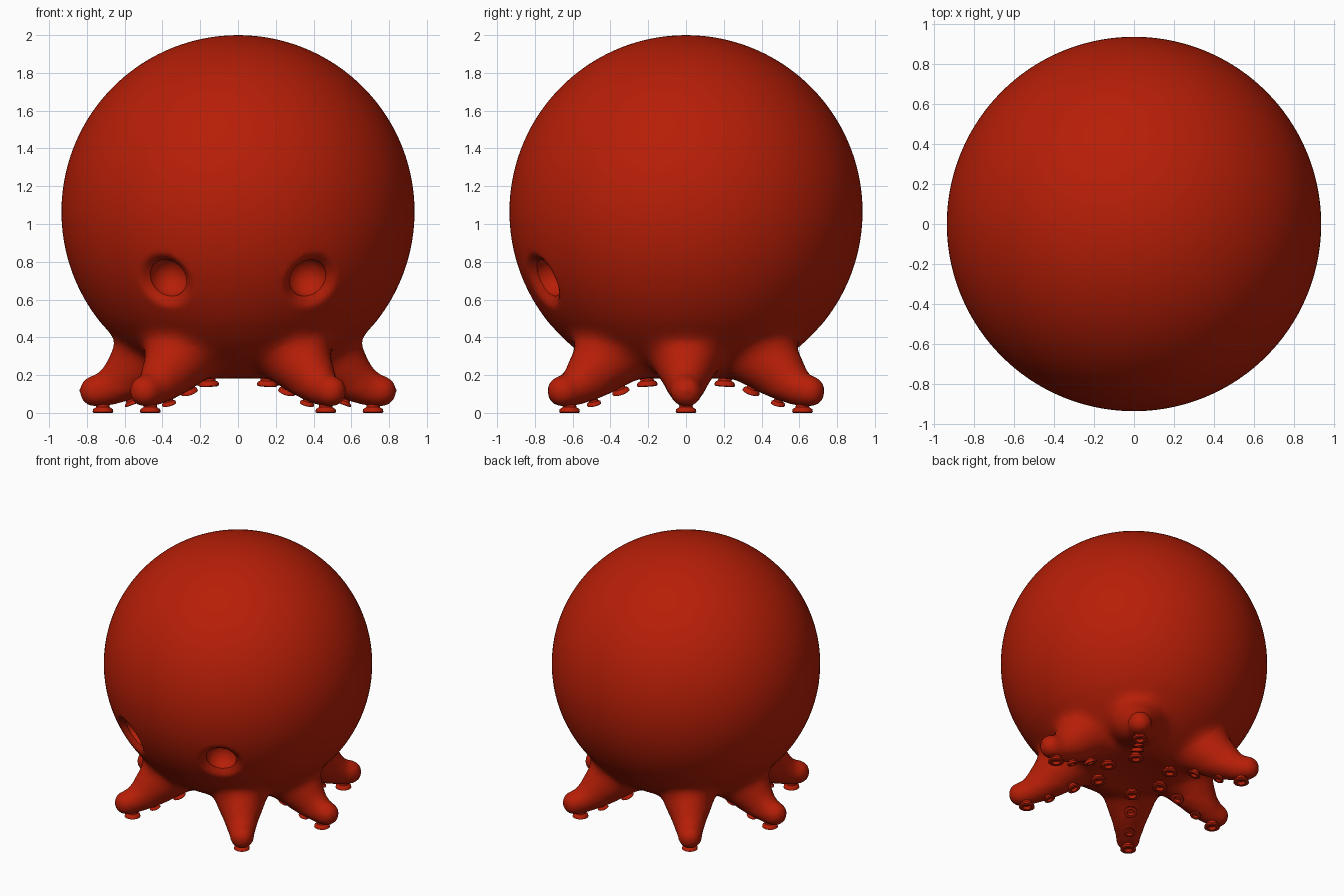
import bpy, bmesh, math
from mathutils import Vector, Matrix
from mathutils.bvhtree import BVHTree

if "Cube" in bpy.data.objects:
    bpy.data.objects.remove(bpy.data.objects["Cube"], do_unlink=True)

red = bpy.data.materials.new("octopus_red")
red.use_nodes = True
red.diffuse_color = (0.47, 0.013, 0.002, 1)
red.node_tree.nodes["Principled BSDF"].inputs["Base Color"].default_value = red.diffuse_color

CENTRE = Vector((0, 0, 1.065))
RADIUS = 0.935
# direction and radial reach of each tentacle
SPREAD = 53
LEGS = [(a, 1.0 if a % 180 == 0 else 1.08)
        for a in (0, SPREAD, 180 - SPREAD, 180, 180 + SPREAD, 360 - SPREAD)]
# tentacle stations: distance out, height, thickness
STATIONS = [(0.36, 0.39, 0.22), (0.49, 0.29, 0.182), (0.61, 0.18, 0.122),
            (0.7, 0.122, 0.088), (0.757, 0.115, 0.085)]
EYES = [Vector((s * 0.39, -0.77, -0.37)).normalized() for s in (-1, 1)]


def add_object(name, bm):
    mesh = bpy.data.meshes.new(name)
    bm.to_mesh(mesh)
    bm.free()
    obj = bpy.data.objects.new(name, mesh)
    bpy.context.collection.objects.link(obj)
    return obj


def bake_modifiers(obj):
    bpy.context.view_layer.update()
    dg = bpy.context.evaluated_depsgraph_get()
    mesh = bpy.data.meshes.new_from_object(obj.evaluated_get(dg))
    obj.modifiers.clear()
    obj.data = mesh


def ball(bm, centre, radius, detail):
    bmesh.ops.create_icosphere(bm, subdivisions=detail, radius=radius,
                               matrix=Matrix.Translation(centre))


def finish(obj, angle):
    obj.data.materials.clear()
    obj.data.materials.append(red)
    bpy.ops.object.select_all(action='DESELECT')
    obj.select_set(True)
    bpy.context.view_layer.objects.active = obj
    bpy.ops.object.shade_smooth_by_angle(angle=math.radians(angle))


def relax(bm, verts, times):
    for _ in range(times):
        bmesh.ops.smooth_vert(bm, verts=verts, factor=0.5, use_axis_x=True,
                              use_axis_y=True, use_axis_z=True)


# head and tentacles fused into one skin
bm = bmesh.new()
ball(bm, CENTRE, RADIUS, 6)
STEPS = 6
for angle, reach in LEGS:
    turn = Matrix.Rotation(math.radians(angle), 3, 'Z')
    for a, b in zip(STATIONS, STATIONS[1:]):
        for i in range(STEPS + 1):
            out, height, thick = Vector(a).lerp(Vector(b), i / STEPS)
            ball(bm, turn @ Vector((out * reach, 0, height)), thick, 3)
body = add_object("head_and_tentacles", bm)
remesh = body.modifiers.new("fuse", 'REMESH')
remesh.mode = 'VOXEL'
remesh.voxel_size = 0.024
bake_modifiers(body)

# arched underside, blended tentacle roots, flared eye sockets
bm = bmesh.new()
bm.from_mesh(body.data)
for v in bm.verts:
    out = v.co.xy.length
    if out < 0.45:
        v.co.z = max(v.co.z, 0.205 - 0.35 * out * out)
roots = [v for v in bm.verts if 0.12 < v.co.z < 0.62 and v.co.xy.length < 0.72]
relax(bm, roots, 14)
relax(bm, [v for v in bm.verts if v.co.z < 0.7], 2)
for v in bm.verts:
    for eye in EYES:
        p = v.co - CENTRE
        if p.dot(eye) > 0:
            t = min(max((p.cross(eye).length - 0.085) / 0.075, 0), 1)
            v.co -= eye * 0.05 * (1 - t * t * (3 - 2 * t))
skin = BVHTree.FromBMesh(bm)
bm.to_mesh(body.data)
bm.free()

# round eye hollows
bm = bmesh.new()
for eye in EYES:
    ball(bm, CENTRE + eye * (RADIUS - 0.055), 0.106, 4)
cutter = add_object("eye_cutter", bm)
cutter.hide_render = True
cut = body.modifiers.new("eyes", 'BOOLEAN')
cut.operation = 'DIFFERENCE'
cut.solver = 'EXACT'
cut.object = cutter
bake_modifiers(body)
bpy.data.objects.remove(cutter, do_unlink=True)
finish(body, 40)

# one hollow sucker cup, turned from a profile
CUP = [(0, -0.025), (0.034, -0.025), (0.036, 0.012), (0.052, 0.022),
       (0.055, 0.038), (0.048, 0.042), (0.03, 0.04), (0.022, 0.02), (0, 0.02)]
CUP_DEPTH = 0.042
bm = bmesh.new()
rim = [bm.verts.new((r, 0, z)) for r, z in CUP]
edges = [bm.edges.new(pair) for pair in zip(rim, rim[1:])]
bmesh.ops.spin(bm, geom=rim + edges, cent=(0, 0, 0), axis=(0, 0, 1),
               angle=math.tau, steps=20, use_duplicate=False)
bmesh.ops.remove_doubles(bm, verts=bm.verts, dist=0.0002)
bmesh.ops.recalc_face_normals(bm, faces=bm.faces)
cup = bpy.data.meshes.new("sucker_cup")
bm.to_mesh(cup)
bm.free()


def add_cup(bm, place):
    copy = cup.copy()
    copy.transform(place)
    bm.from_mesh(copy)
    bpy.data.meshes.remove(copy)


# a row of cups under each tentacle, the last one standing on the ground
bm = bmesh.new()
for angle, reach in LEGS:
    turn = Matrix.Rotation(math.radians(angle), 3, 'Z')
    for out, size in ((0.24, 1.0), (0.41, 0.85), (0.57, 0.7)):
        start = turn @ Vector((out * reach, 0, -0.5))
        spot, normal, _, _ = skin.ray_cast(start, Vector((0, 0, 1)))
        aim = normal.to_track_quat('Z', 'Y').to_matrix().to_4x4()
        add_cup(bm, Matrix.Translation(spot) @ aim @ Matrix.Scale(size, 4))
    tip = turn @ Vector((0.715 * reach, 0, CUP_DEPTH))
    add_cup(bm, Matrix.Translation(tip) @ Matrix.Rotation(math.pi, 4, 'X'))
bpy.data.meshes.remove(cup)
finish(add_object("suckers", bm), 50)
